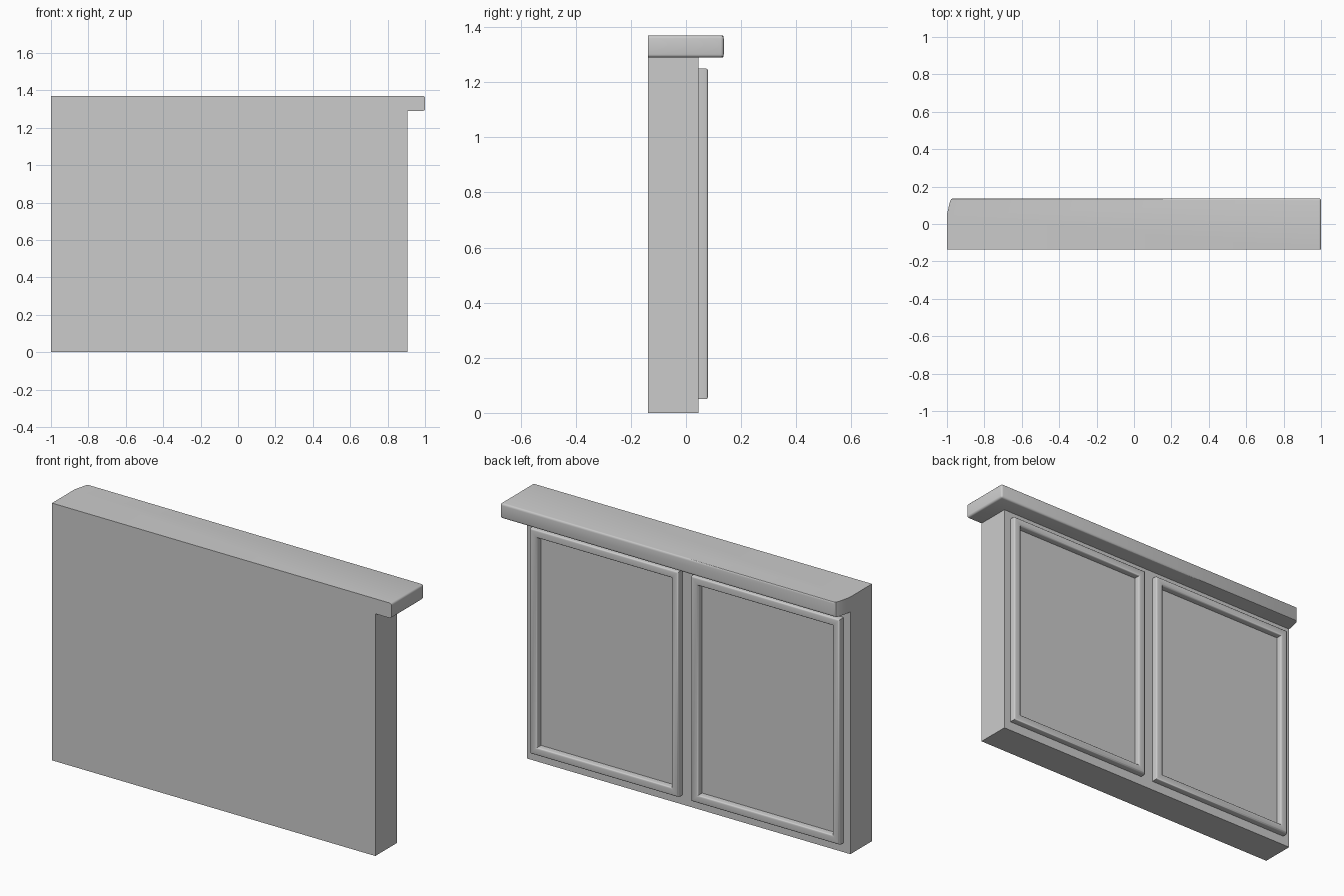
import bpy, bmesh, math

if "Cube" in bpy.data.objects:
    bpy.data.objects.remove(bpy.data.objects["Cube"])

BACK, FRONT, LEFT, BODY_RIGHT = 0.045, -0.137, -1.0, 0.905


def finish(bm, name):
    bmesh.ops.recalc_face_normals(bm, faces=bm.faces)
    me = bpy.data.meshes.new(name)
    bm.to_mesh(me)
    bm.free()
    ob = bpy.data.objects.new(name, me)
    bpy.context.collection.objects.link(ob)
    bpy.ops.object.select_all(action='DESELECT')
    ob.select_set(True)
    bpy.context.view_layer.objects.active = ob
    bpy.ops.object.shade_smooth_by_angle(angle=math.radians(32))
    return ob


def prism(outline, z0, z1):
    bm = bmesh.new()
    face = bm.faces.new([bm.verts.new((x, y, z0)) for x, y in outline])
    top = bmesh.ops.extrude_face_region(bm, geom=[face])
    for v in top["geom"]:
        if isinstance(v, bmesh.types.BMVert):
            v.co.z = z1
    # extrusion drops the source face, so make sure the underside is closed
    bmesh.ops.holes_fill(bm, edges=[e for e in bm.edges if e.is_boundary])
    return bm


# main slab
finish(prism([(LEFT, FRONT), (BODY_RIGHT, FRONT), (BODY_RIGHT, BACK), (LEFT, BACK)],
             0, 1.29), "cabinet_body")

# counter top: rounded along the back and right edges, curved back left corner
bm = prism([(LEFT, FRONT), (1, FRONT), (1, 0.137), (-0.968, 0.137), (-0.977, 0.133),
            (-0.983, 0.123), (-0.991, 0.09), (-0.998, 0.062), (LEFT, 0.045)], 1.29, 1.37)
edges = []
for e in bm.edges:
    a, b = e.verts
    on_back = min(a.co.y, b.co.y) > 0.136
    on_right = min(a.co.x, b.co.x) > 0.999
    vertical = abs(a.co.z - b.co.z) > 0.01
    if (vertical and on_back and on_right) or (not vertical and (on_back or on_right)):
        edges.append(e)
bmesh.ops.bevel(bm, geom=edges, offset=0.011, segments=3, profile=0.5, affect='EDGES')
finish(bm, "counter_top")

# door frames: rounded profile (inset, y) swept round a rectangle
R, WIDTH, FACE = 0.009, 0.042, 0.08
arc = [math.radians(a) for a in (0, 30, 60, 90)]
profile = [(0, BACK)]
profile += [(R - R * math.cos(a), FACE - R + R * math.sin(a)) for a in arc]
profile += [(WIDTH - R + R * math.cos(a), FACE - R + R * math.sin(a)) for a in reversed(arc)]
profile += [(WIDTH, BACK)]


def door_frame(name, x0, x1, z0=0.05, z1=1.25):
    bm = bmesh.new()
    rings = [[bm.verts.new(p) for p in ((x0 + i, y, z0 + i), (x1 - i, y, z0 + i),
                                        (x1 - i, y, z1 - i), (x0 + i, y, z1 - i))]
             for i, y in profile]
    for a, b in zip(rings, rings[1:] + rings[:1]):
        for k in range(4):
            n = (k + 1) % 4
            bm.faces.new((a[k], a[n], b[n], b[k]))
    finish(bm, name)


door_frame("door_frame_left", -0.96, -0.085)
door_frame("door_frame_right", -0.01, 0.865)
